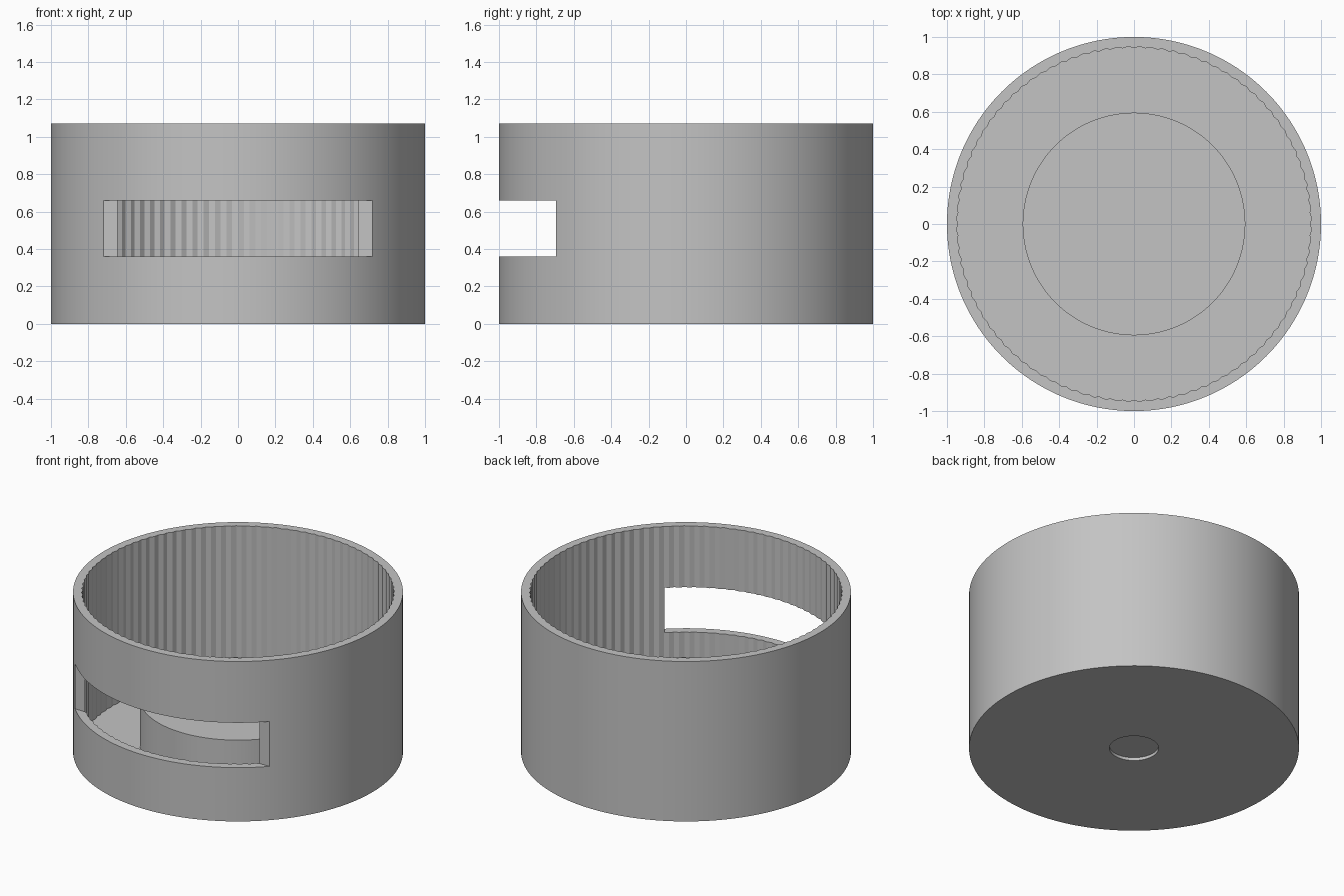
import bpy, bmesh
from math import cos, sin, tau, radians

old = bpy.data.objects.get("Cube")
if old:
    bpy.data.objects.remove(old, do_unlink=True)

GREY = (0.55, 0.55, 0.55, 1)
mat = bpy.data.materials.new("plain grey")
mat.use_nodes = True
mat.diffuse_color = GREY
mat.node_tree.nodes["Principled BSDF"].inputs["Base Color"].default_value = GREY

SIDES = 192
FLOOR_Z = 0.045
RIB = 0.004  # half depth of the inner ribs


def lathe(name, rings):
    """Skin rings of (radius, z, rib depth) and cap both ends."""
    bm = bmesh.new()
    loops = []
    for radius, z, rib in rings:
        loop = []
        for i in range(SIDES):
            r = radius + (rib if i % 2 else -rib)
            a = tau * i / SIDES
            loop.append(bm.verts.new((r * cos(a), r * sin(a), z)))
        loops.append(loop)
    for low, high in zip(loops, loops[1:]):
        for i in range(SIDES):
            j = (i + 1) % SIDES
            bm.faces.new((low[i], low[j], high[j], high[i]))
    bm.faces.new(loops[0][::-1])
    bm.faces.new(loops[-1])
    bmesh.ops.recalc_face_normals(bm, faces=bm.faces)
    mesh = bpy.data.meshes.new(name)
    bm.to_mesh(mesh)
    bm.free()
    mesh.materials.append(mat)
    obj = bpy.data.objects.new(name, mesh)
    bpy.context.collection.objects.link(obj)
    return obj


def activate(obj):
    bpy.ops.object.select_all(action='DESELECT')
    obj.select_set(True)
    bpy.context.view_layer.objects.active = obj


# Round cup: recessed underside, plain outer wall, ribbed inner wall, floor
cup = lathe("ribbed_cup", [
    (0.149, 0.02, 0), (0.149, 0, 0), (1, 0, 0), (1, 1.07, 0),
    (0.945, 1.07, RIB), (0.945, FLOOR_Z, RIB), (0.595, FLOOR_Z, 0),
])

# Raised round platform on the floor
platform = lathe("inner_platform", [(0.595, FLOOR_Z - 0.01, 0), (0.595, 0.355, 0)])

# Window slot through the front wall
bpy.ops.mesh.primitive_cube_add(size=1, location=(0, -0.995, 0.51))
cutter = bpy.context.object
cutter.name = "slot_cutter"
cutter.scale = (2.4, 0.6, 0.3)
cutter.hide_render = True
cutter.data.materials.append(mat)
cut = cup.modifiers.new("slot", 'BOOLEAN')
cut.operation = 'DIFFERENCE'
cut.solver = 'EXACT'
cut.object = cutter
activate(cup)
bpy.ops.object.modifier_apply(modifier=cut.name)
bpy.data.objects.remove(cutter, do_unlink=True)

# Smooth round walls, crisp ribs and rims
for obj in (cup, platform):
    activate(obj)
    bpy.ops.object.shade_smooth_by_angle(angle=radians(15))
